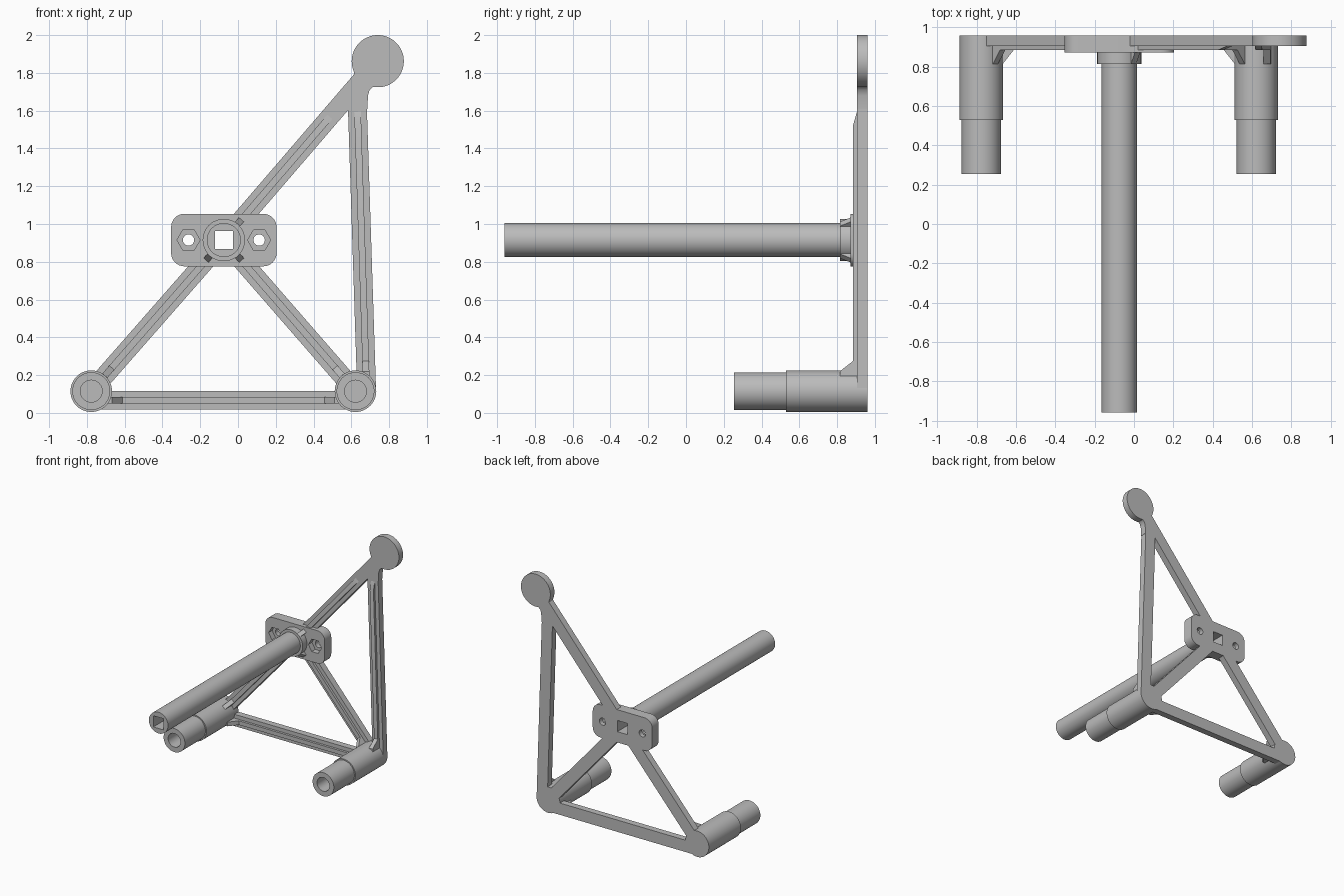
import bpy, bmesh, math
from mathutils import Vector

if "Cube" in bpy.data.objects:
    bpy.data.objects.remove(bpy.data.objects["Cube"], do_unlink=True)

grey = bpy.data.materials.new("plain grey")
grey.use_nodes = True
grey.diffuse_color = (0.5, 0.5, 0.5, 1)
grey.node_tree.nodes["Principled BSDF"].inputs["Base Color"].default_value = (0.5, 0.5, 0.5, 1)

BACK, FRONT, RIB, PLATE = 0.96, 0.905, 0.885, 0.872   # depths along y


def finish(name, bm):
    bmesh.ops.remove_doubles(bm, verts=bm.verts, dist=1e-5)
    bmesh.ops.recalc_face_normals(bm, faces=bm.faces)
    me = bpy.data.meshes.new(name)
    bm.to_mesh(me)
    bm.free()
    me.materials.append(grey)
    ob = bpy.data.objects.new(name, me)
    bpy.context.collection.objects.link(ob)
    return ob


def prism(name, points, sweep):
    """Flat outline pushed along a vector."""
    bm = bmesh.new()
    face = bm.faces.new([bm.verts.new(p) for p in points])
    new = bmesh.ops.extrude_face_region(bm, geom=[face], use_keep_orig=True)["geom"]
    bmesh.ops.translate(bm, vec=sweep, verts=[v for v in new if isinstance(v, bmesh.types.BMVert)])
    return finish(name, bm)


def lathe(name, centre, profile, steps=48):
    """Spin (radius, y) points about a y-parallel axis."""
    bm = bmesh.new()
    cx, cz = centre
    vs = [bm.verts.new((cx + r, y, cz)) for r, y in profile]
    es = [bm.edges.new(pair) for pair in zip(vs, vs[1:])]
    bmesh.ops.spin(bm, geom=vs + es, cent=(cx, 0, cz), axis=(0, 1, 0),
                   angle=math.tau, steps=steps, use_merge=True)
    return finish(name, bm)


def cylinder(name, centre, r, y0, y1, steps=48):
    return lathe(name, centre, [(0, y0), (r, y0), (r, y1), (0, y1)], steps)


def box(name, centre, hx, hz, y0, y1):
    cx, cz = centre
    corners = [(cx + i * hx, y0, cz + j * hz) for i, j in ((-1, -1), (1, -1), (1, 1), (-1, 1))]
    return prism(name, corners, Vector((0, y1 - y0, 0)))


def bar(name, a, b, width, profile):
    """Extrude (distance from a towards b, y) points across the bar width."""
    d = Vector((b[0] - a[0], 0, b[1] - a[1])).normalized()
    side = Vector((-d.z, 0, d.x)) * width
    start = Vector((a[0], 0, a[1])) - side / 2
    return prism(name, [start + d * s + Vector((0, y, 0)) for s, y in profile], side)


def cut(ob, cutter):
    mod = ob.modifiers.new("cut", "BOOLEAN")
    mod.operation, mod.solver, mod.object = "DIFFERENCE", "EXACT", cutter
    bpy.context.view_layer.objects.active = ob
    bpy.ops.object.modifier_apply(modifier=mod.name)


def distance(a, b):
    return math.hypot(b[0] - a[0], b[1] - a[1])


def strut(name, a, b, s0, s1):
    bar(name, a, b, 0.1, [(s0, FRONT), (s1, FRONT), (s1, BACK), (s0, BACK)])


def rib(name, a, b, start, end, end_style):
    """Raised rib, with a gusset where it meets a post, or a tapered end."""
    base = FRONT + 0.01
    pts = [(start - 0.04, base), (start - 0.04, 0.815), (start, 0.815), (start + 0.055, RIB)]
    if end_style == "gusset":
        pts += [(end - 0.055, RIB), (end, 0.815), (end + 0.04, 0.815), (end + 0.04, base)]
    elif end_style == "taper":
        pts += [(end - 0.07, RIB), (end, FRONT), (end, base)]
    else:
        pts += [(end, RIB), (end, base)]
    bar(name, a, b, 0.035, pts)


left_post, right_post = (0.622, 0.115), (-0.777, 0.115)
hub, disc = (-0.075, 0.915), (0.74, 1.862)

# Two stepped hollow posts at the bottom corners
for name, c in (("left_post", left_post), ("right_post", right_post)):
    lathe(name, c, [(0, BACK), (0.11, BACK), (0.11, 0.53), (0.1, 0.53), (0.1, 0.255),
                    (0.058, 0.255), (0.058, 0.62), (0, 0.62)])

# Round pad at the top and the web that joins it to the frame
cylinder("top_disc", disc, 0.138, FRONT, BACK, 64)
web = [(0.59, 1.61), (0.685, 1.61), (0.688, 1.68), (0.697, 1.71), (0.715, 1.727),
       (0.75, 1.74), (0.74, 1.85), (0.64, 1.83), (0.616, 1.807)]
prism("top_web", [(x, FRONT, z) for x, z in web], Vector((0, BACK - FRONT, 0)))

# Diagonal struts between hub, posts and disc
for name, post in (("left_brace", left_post), ("right_brace", right_post)):
    reach = distance(post, hub)
    strut(name, post, hub, 0, reach - 0.13)
    rib(name + "_rib", post, hub, 0.11, reach - 0.14, "plain")
reach = distance(hub, disc)
strut("upper_brace", hub, disc, 0.13, reach)
bar("upper_brace_rib", hub, disc, 0.035,
    [(0.13, FRONT + 0.01), (0.13, RIB), (0.79, RIB), (0.86, FRONT), (0.86, FRONT + 0.01)])

# Bottom and side struts
low_a, low_b = (right_post[0], 0.067), (left_post[0], 0.067)
span = distance(low_a, low_b)
strut("bottom_strut", low_a, low_b, 0, span)
rib("bottom_strut_rib", low_a, low_b, 0.11, span - 0.11, "gusset")
side_a, side_b = (0.681, 0.115), (0.632, 1.62)
strut("side_strut", side_a, side_b, 0, 1.52)
rib("side_strut_rib", side_a, side_b, 0.105, 1.48, "taper")

# Hub plate with rounded corners
plate = box("hub_plate", hub, 0.279, 0.139, PLATE, BACK)
bm = bmesh.new()
bm.from_mesh(plate.data)
corners = [e for e in bm.edges if abs(e.verts[0].co.y - e.verts[1].co.y) > 0.05]
bmesh.ops.bevel(bm, geom=corners, offset=0.07, segments=8, affect="EDGES", profile=0.5)
bm.to_mesh(plate.data)
bm.free()

# Long rod, its collar and three collar gussets
rod = cylinder("rod", hub, 0.09, -0.96, PLATE + 0.01)
collar = cylinder("rod_collar", hub, 0.112, 0.815, PLATE + 0.005)
for name, target in (("upper", disc), ("left", left_post), ("right", right_post)):
    bar(name + "_collar_gusset", hub, target, 0.035,
        [(0.1, 0.815), (0.112, 0.815), (0.145, PLATE + 0.005), (0.1, PLATE + 0.005)])

# Square bore through rod, collar and plate
cutters = [box("bore_cutter", hub, 0.0475, 0.0475, -1.1, 1.1)]
for ob in (rod, collar, plate):
    cut(ob, cutters[0])

# Bolt holes with hexagonal nut pockets
for side in (-1, 1):
    c = (hub[0] + side * 0.187, hub[1])
    for cutter in (cylinder("pocket_cutter", c, 0.061, 0.8, 0.92, 6),
                   cylinder("hole_cutter", c, 0.03, 0.85, 1.1, 24)):
        cut(plate, cutter)
        cutters.append(cutter)
for cutter in cutters:
    bpy.data.objects.remove(cutter, do_unlink=True)

# Smooth the round sides, keep the edges sharp
for ob in bpy.context.scene.objects:
    if ob.type == "MESH":
        ob.select_set(True)
        bpy.context.view_layer.objects.active = ob
bpy.ops.object.shade_smooth_by_angle(angle=math.radians(30))
